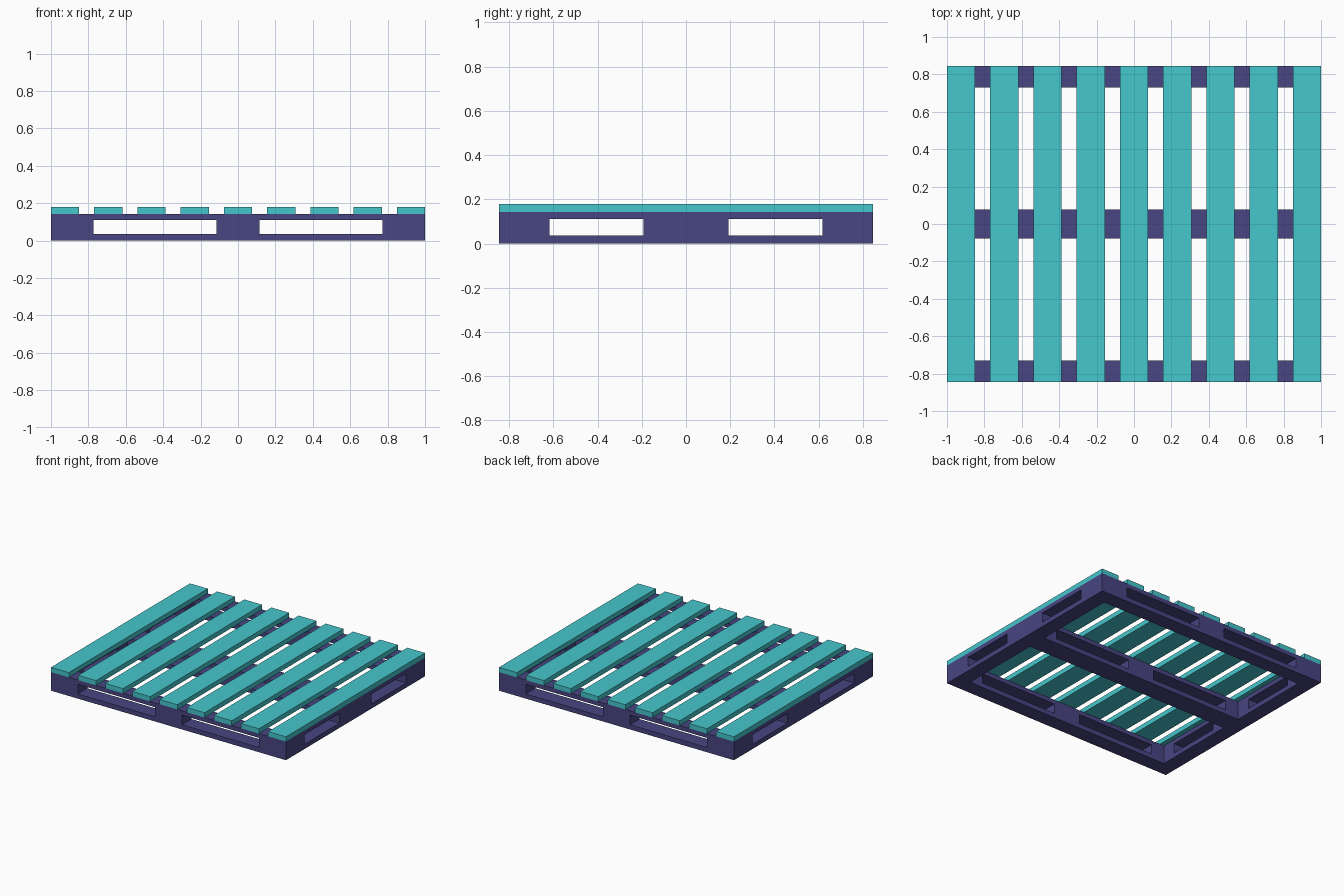
import bpy, bmesh

if "Cube" in bpy.data.objects:
    bpy.data.objects.remove(bpy.data.objects["Cube"])

HX, HY = 1.0, 0.845          # half length, half width
BASE_TOP, TOP = 0.143, 0.18  # deck board underside and top


def material(name, color):
    m = bpy.data.materials.new(name)
    m.diffuse_color = color
    m.use_nodes = True
    m.node_tree.nodes["Principled BSDF"].inputs["Base Color"].default_value = m.diffuse_color
    return m


def add_object(name, bm, mat):
    mesh = bpy.data.meshes.new(name)
    bm.to_mesh(mesh)
    bm.free()
    mesh.materials.append(mat)
    ob = bpy.data.objects.new(name, mesh)
    bpy.context.collection.objects.link(ob)
    return ob


def mirrored(values):
    return sorted([-v for v in values] + list(values))


purple = material("frame_purple", (0.065, 0.06, 0.225, 1))
teal = material("slat_teal", (0.06, 0.57, 0.61, 1))

# Base frame: grid cells kept where the walls are solid, skinned on the outside
xs = mirrored([0.115, 0.772, 0.885, HX])
ys = mirrored([0.078, 0.193, 0.617, 0.73, HY])
zs = [0, 0.036, 0.11, BASE_TOP]


def solid(x, y, z):
    if abs(x) > HX or abs(y) > HY or not 0 < z < BASE_TOP:
        return False
    slot_level = zs[1] < z < zs[2]
    long_wall = abs(y) > 0.73 or abs(y) < 0.078
    end_wall = abs(x) > 0.885
    x_slot = slot_level and 0.115 < abs(x) < 0.772
    y_slot = slot_level and 0.193 < abs(y) < 0.617
    return (long_wall and not x_slot) or (end_wall and not y_slot)


axes = [xs, ys, zs]
bm = bmesh.new()
for i in range(len(xs) - 1):
    for j in range(len(ys) - 1):
        for k in range(len(zs) - 1):
            lo = [xs[i], ys[j], zs[k]]
            hi = [xs[i + 1], ys[j + 1], zs[k + 1]]
            mid = [(a + b) / 2 for a, b in zip(lo, hi)]
            if not solid(*mid):
                continue
            for ax in range(3):
                for side, pos in ((-1, lo[ax]), (1, hi[ax])):
                    probe = mid[:]
                    probe[ax] = pos + side * 0.01
                    if solid(*probe):
                        continue
                    u, v = (ax + 1) % 3, (ax + 2) % 3
                    ring = []
                    for cu, cv in ((lo, lo), (hi, lo), (hi, hi), (lo, hi)):
                        p = [0, 0, 0]
                        p[ax], p[u], p[v] = pos, cu[u], cv[v]
                        ring.append(bm.verts.new(p))
                    bm.faces.new(ring if side > 0 else ring[::-1])
bmesh.ops.remove_doubles(bm, verts=bm.verts, dist=0.0005)
add_object("base_frame", bm, purple)

# Deck slats: nine boards evenly spaced across the length
COUNT, WIDTH = 9, 0.151
pitch = (2 * HX - WIDTH) / (COUNT - 1)
for n in range(COUNT):
    bm = bmesh.new()
    bmesh.ops.create_cube(bm, size=1)
    bmesh.ops.scale(bm, vec=(WIDTH, 2 * HY, TOP - BASE_TOP), verts=bm.verts)
    slat = add_object(f"deck_slat_{n + 1}", bm, teal)
    slat.location = (-HX + WIDTH / 2 + n * pitch, 0, (TOP + BASE_TOP) / 2)
